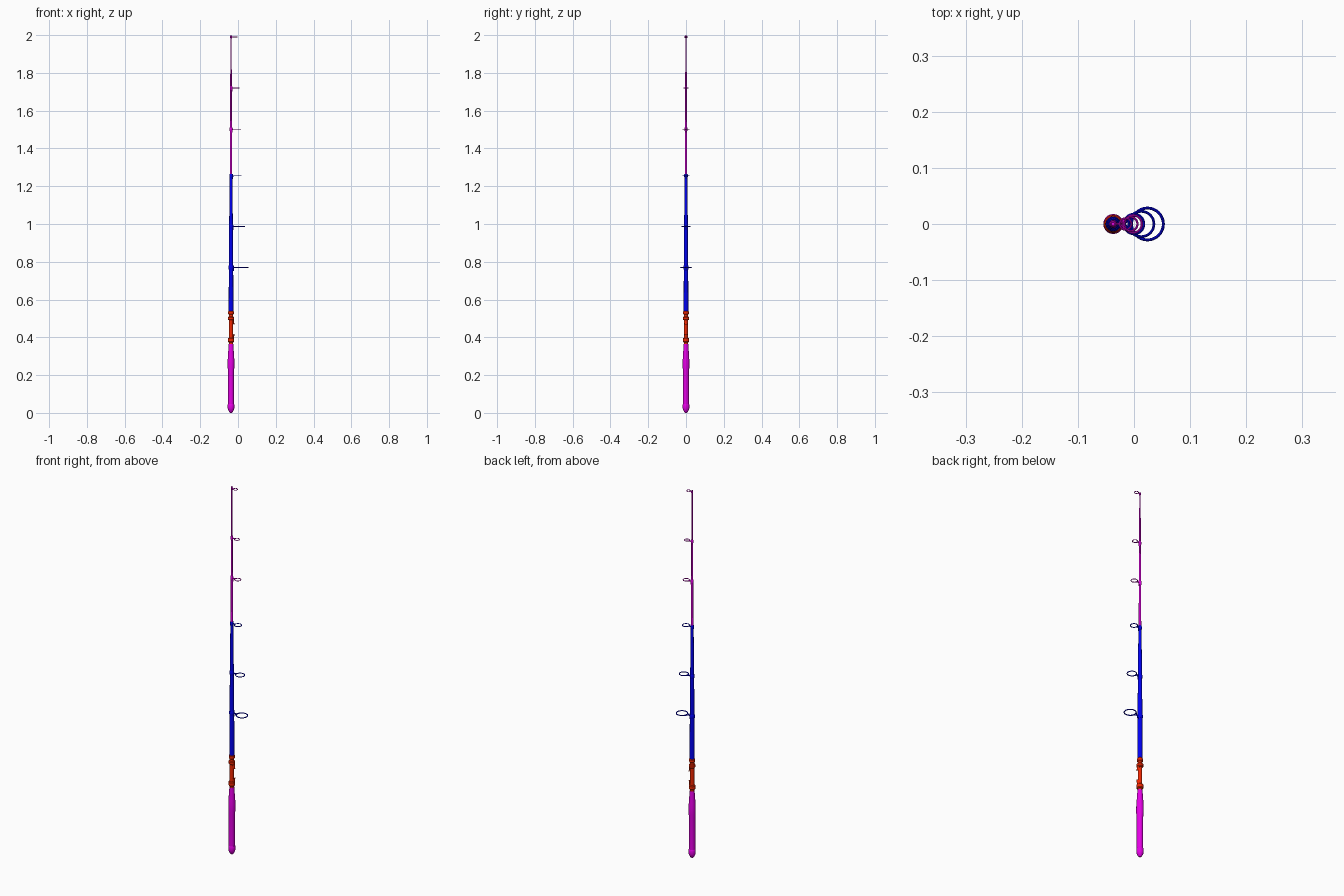
import bpy, bmesh, math
from mathutils import Vector

if "Cube" in bpy.data.objects:
    bpy.data.objects.remove(bpy.data.objects["Cube"])

AX = -0.037  # rod axis


def material(name, rgb):
    m = bpy.data.materials.new(name)
    m.diffuse_color = (*rgb, 1)
    m.use_nodes = True
    m.node_tree.nodes["Principled BSDF"].inputs["Base Color"].default_value = m.diffuse_color
    return m


MAGENTA = material("magenta", (0.8, 0.0, 0.8))
BLUE = material("blue", (0.0, 0.0, 0.9))
RED = material("red", (0.9, 0.02, 0.0))


def finish(name, bm, mat):
    bmesh.ops.recalc_face_normals(bm, faces=bm.faces)
    me = bpy.data.meshes.new(name)
    bm.to_mesh(me)
    bm.free()
    ob = bpy.data.objects.new(name, me)
    bpy.context.collection.objects.link(ob)
    me.materials.append(mat)
    bpy.ops.object.select_all(action='DESELECT')
    ob.select_set(True)
    bpy.context.view_layer.objects.active = ob
    bpy.ops.object.shade_smooth_by_angle(angle=math.radians(35))
    return ob


def lathe(name, profile, mat, n=24):
    """Turn (radius, z) points around the rod axis and cap the ends."""
    bm = bmesh.new()
    rings = [[bm.verts.new((AX + r * math.cos(2 * math.pi * i / n),
                            r * math.sin(2 * math.pi * i / n), z))
              for i in range(n)] for r, z in profile]
    for a, b in zip(rings, rings[1:]):
        for i in range(n):
            j = (i + 1) % n
            bm.faces.new((a[i], a[j], b[j], b[i]))
    bm.faces.new(rings[0])
    bm.faces.new(rings[-1])
    return finish(name, bm, mat)


def tube(name, paths, mat):
    """Sweep round wire along paths; each is (points, radius, cyclic)."""
    cu = bpy.data.curves.new(name, 'CURVE')
    cu.dimensions = '3D'
    cu.bevel_depth = 1.0
    cu.bevel_resolution = 2
    cu.use_fill_caps = True
    for pts, rad, cyc in paths:
        sp = cu.splines.new('POLY')
        sp.points.add(len(pts) - 1)
        for p, co in zip(sp.points, pts):
            p.co = (*co, 1)
            p.radius = rad
        sp.use_cyclic_u = cyc
    tmp = bpy.data.objects.new(name + "_curve", cu)
    bpy.context.collection.objects.link(tmp)
    bpy.context.view_layer.update()
    me = bpy.data.meshes.new_from_object(tmp)
    bm = bmesh.new()
    bm.from_mesh(me)
    bpy.data.objects.remove(tmp)
    bpy.data.meshes.remove(me)
    return finish(name, bm, mat)


# handle grip with rounded butt cap
lathe("butt_cap", [(0.004, 0), (0.009, 0.004), (0.015, 0.016), (0.0175, 0.024),
                   (0.0175, 0.045), (0.016, 0.048)], MAGENTA)
lathe("grip", [(0.0155, 0.045), (0.0155, 0.22), (0.0178, 0.24), (0.0178, 0.275),
               (0.0165, 0.30), (0.013, 0.35), (0.012, 0.365)], MAGENTA)

# reel seat with collars
lathe("reel_seat", [(0.0105, 0.36), (0.0105, 0.54)], RED)
for i, (z, h, r) in enumerate([(0.385, 0.024, 0.0165), (0.50, 0.018, 0.0165),
                               (0.53, 0.020, 0.0150)]):
    lathe(f"seat_collar_{i + 1}", [(r - 0.003, z - h / 2), (r, z - h / 2 + 0.004),
                                   (r, z + h / 2 - 0.004), (r - 0.003, z + h / 2)], RED)


# hoods that clamp the reel foot
def hood(name, z0, z1):
    bm = bmesh.new()
    rows = []
    for z, out in ((z0, 0.014), (z1, 0.019)):
        arc = [math.radians(a) for a in range(-40, 41, 16)]
        outer = [bm.verts.new((AX + out * math.cos(a), 0.013 * math.sin(a), z)) for a in arc]
        inner = [bm.verts.new((AX + (out - 0.003) * math.cos(a), 0.010 * math.sin(a), z))
                 for a in reversed(arc)]
        rows.append(outer + inner)
    a, b = rows
    for i in range(len(a)):
        j = (i + 1) % len(a)
        bm.faces.new((a[i], a[j], b[j], b[i]))
    bm.faces.new(a)
    bm.faces.new(b)
    finish(name, bm, RED)


hood("lower_hood", 0.39, 0.417)
hood("upper_hood", 0.495, 0.468)

# two-piece tapered blank
lathe("lower_rod", [(0.0122, 0.54), (0.0118, 0.76), (0.0075, 1.25), (0.0075, 1.265)], BLUE)
lathe("upper_rod", [(0.0062, 1.26), (0.0055, 1.5), (0.004, 1.8), (0.003, 2.0)], MAGENTA)

# line guides: ring, two tangent legs, foot and wrapping
# (z, far x of ring, outer radius, wire radius, blank radius)
GUIDES = [(0.770, 0.055, 0.031, 0.0026, 0.0118), (0.987, 0.038, 0.025, 0.0024, 0.0099),
          (1.255, 0.020, 0.020, 0.0022, 0.0075), (1.502, 0.016, 0.0175, 0.0020, 0.0055),
          (1.720, 0.008, 0.0145, 0.0019, 0.0045), (1.990, -0.003, 0.0120, 0.0017, 0.0031)]
for k, (z, far, R, w, rod) in enumerate(GUIDES):
    mat = BLUE if k < 3 else MAGENTA
    r = R - w
    c = Vector((far - R, 0, z))
    ring = [c + Vector((r * math.cos(t), r * math.sin(t), 0))
            for t in (2 * math.pi * i / 32 for i in range(32))]
    paths = [(ring, w, True)]
    root = AX + rod + w * 0.5
    apex = Vector((min(root + 0.006, c.x - r - 0.001), 0, z))
    ang = math.acos(min(0.95, r / (c.x - apex.x)))
    for s in (-1, 1):
        touch = c + Vector((-r * math.cos(ang), s * r * math.sin(ang), 0))
        paths.append(([apex, touch], w * 0.9, False))
    foot = 0.018 if k < 5 else 0.008
    paths.append(([apex, (root, 0, z - 0.003), (root, 0, z - foot)], w, False))
    paths.append(([apex, (root, 0, z + 0.002), (root, 0, z + foot * 0.5)], w, False))
    tube(f"guide_{k + 1}", paths, mat)
    h = foot * 0.6
    lathe(f"guide_wrap_{k + 1}", [(rod + 0.0004, z - h), (rod + 0.0018, z - h * 0.6),
                                  (rod + 0.0018, z + h * 0.6), (rod + 0.0004, z + h)], mat)
